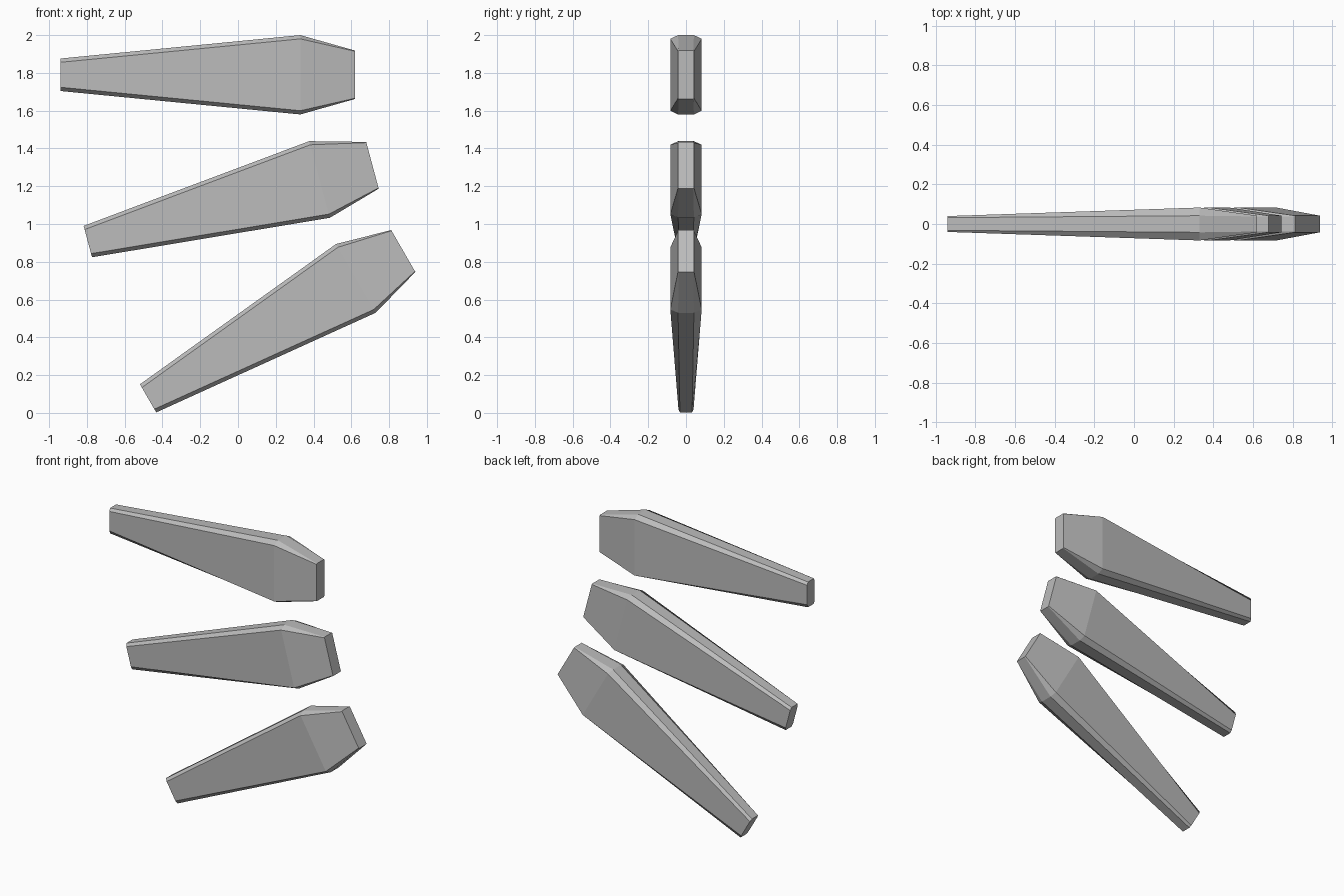
import bpy, math
from mathutils import Matrix, Vector

cube = bpy.data.objects.get("Cube")
if cube:
    bpy.data.objects.remove(cube, do_unlink=True)

grey = bpy.data.materials.new("plain_grey")
grey.use_nodes = True
grey.diffuse_color = (0.5, 0.5, 0.5, 1)
grey.node_tree.nodes["Principled BSDF"].inputs["Base Color"].default_value = (0.5, 0.5, 0.5, 1)

# Stations along the blade: distance, half height, half thickness, edge half width, chamfer height
STATIONS = [
    (0.0, 0.086, 0.04, 0.032, 0.02),
    (1.27, 0.21, 0.083, 0.042, 0.02),
    (1.56, 0.128, 0.042, 0.038, 0.004),
]


def ring(x, h, w, e, c):
    """Chamfered rectangle across the blade."""
    quarter = [(w, h - c), (e, h)]
    upper = quarter + [(-y, z) for y, z in reversed(quarter)]
    lower = [(-y, -z) for y, z in upper]
    return [(x, y, z) for y, z in upper + lower]


def blade(name, start, degrees):
    """Loft the rings, cap both ends, then tilt and place the blade."""
    verts = [p for s in STATIONS for p in ring(*s)]
    n = len(verts) // len(STATIONS)
    faces = [tuple(range(n))[::-1], tuple(range(len(verts) - n, len(verts)))]
    for k in range(len(STATIONS) - 1):
        for i in range(n):
            j = (i + 1) % n
            faces.append((k * n + i, k * n + j, (k + 1) * n + j, (k + 1) * n + i))
    mesh = bpy.data.meshes.new(name)
    mesh.from_pydata(verts, [], faces)
    tilt = Matrix.Rotation(-math.radians(degrees), 4, 'Y')
    mesh.transform(Matrix.Translation(Vector(start)) @ tilt)
    mesh.materials.append(grey)
    mesh.update()
    obj = bpy.data.objects.new(name, mesh)
    bpy.context.collection.objects.link(obj)


# Three fanned blades
blade("upper_blade", (-0.94, 0, 1.79), 0)
blade("middle_blade", (-0.795, 0, 0.907), 15)
blade("lower_blade", (-0.476, 0, 0.077), 30)
